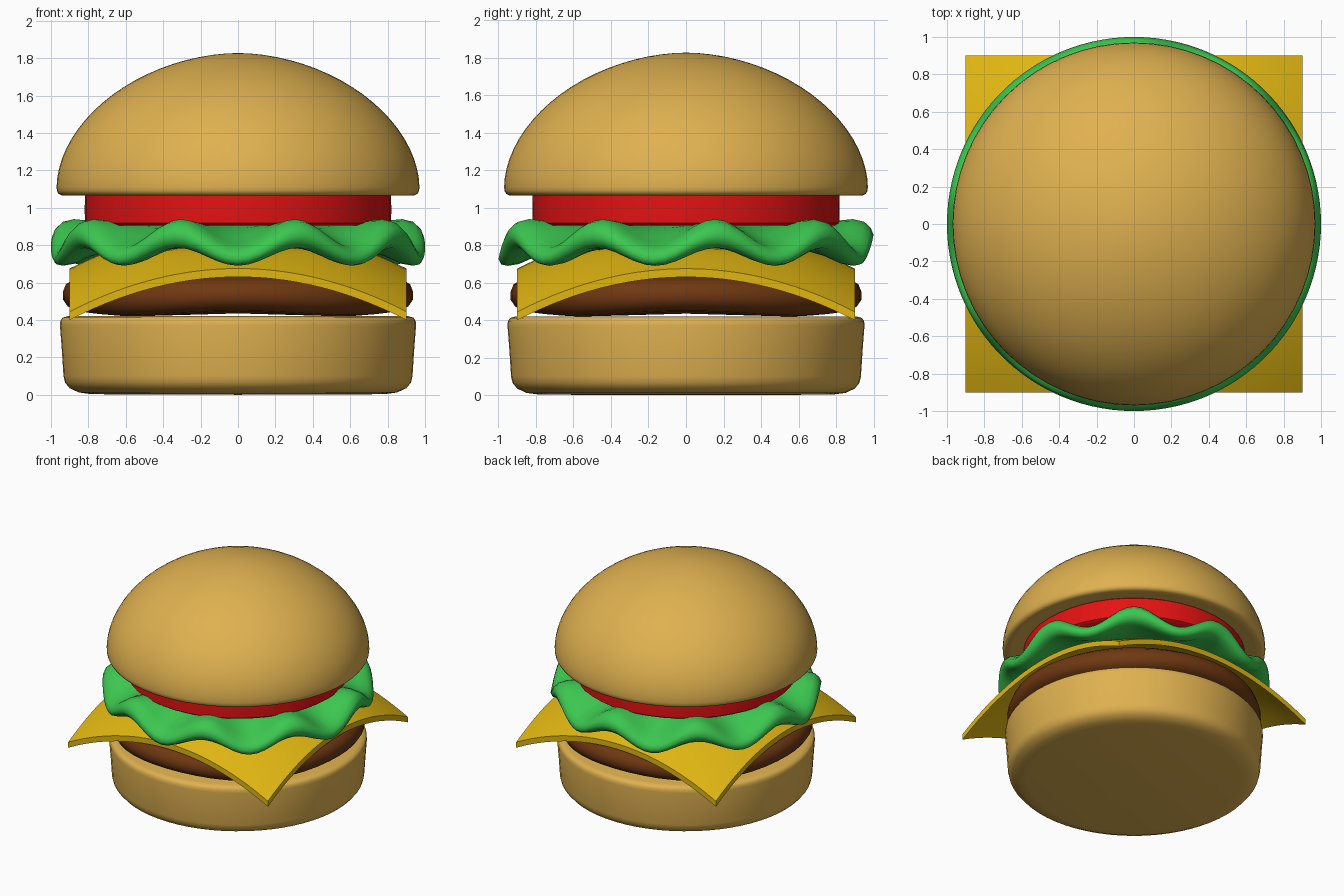
import bpy, bmesh, math

if "Cube" in bpy.data.objects:
    bpy.data.objects.remove(bpy.data.objects["Cube"])


def material(name, rgb):
    m = bpy.data.materials.new(name)
    m.diffuse_color = (*rgb, 1)
    m.use_nodes = True
    m.node_tree.nodes["Principled BSDF"].inputs["Base Color"].default_value = m.diffuse_color
    return m


BUN = material("toasted bun", (0.74, 0.44, 0.08))
RED = material("tomato red", (0.78, 0.006, 0.006))
GREEN = material("lettuce green", (0.045, 0.57, 0.08))
YELLOW = material("cheese yellow", (0.75, 0.47, 0.006))
BROWN = material("patty brown", (0.16, 0.04, 0.006))


def finish(name, bm, mat, angle=40):
    bmesh.ops.recalc_face_normals(bm, faces=bm.faces)
    me = bpy.data.meshes.new(name)
    bm.to_mesh(me)
    bm.free()
    ob = bpy.data.objects.new(name, me)
    bpy.context.collection.objects.link(ob)
    me.materials.append(mat)
    bpy.ops.object.select_all(action='DESELECT')
    ob.select_set(True)
    bpy.context.view_layer.objects.active = ob
    bpy.ops.object.shade_smooth_by_angle(angle=math.radians(angle))
    return ob


def lathe(name, profile, mat, sides=64, ripple=None, angle=40):
    """Spin (radius, height, ripple amount) points; both ends lie on the axis."""
    bm = bmesh.new()
    rings = []
    for r, z, amp in profile:
        if r == 0:
            rings.append([bm.verts.new((0, 0, z))] * sides)
            continue
        ring = []
        for i in range(sides):
            a = 2 * math.pi * i / sides
            dz = amp * ripple(a) if ripple else 0
            # angle measured from the front (-y) towards the right (+x)
            ring.append(bm.verts.new((r * math.sin(a), -r * math.cos(a), z + dz)))
        rings.append(ring)
    for lo, hi in zip(rings, rings[1:]):
        for i in range(sides):
            j = (i + 1) % sides
            quad = list(dict.fromkeys((lo[i], lo[j], hi[j], hi[i])))
            bm.faces.new(quad)
    return finish(name, bm, mat, angle)


def plain(points):
    return [(r, z, 0) for r, z in points]


# Bottom bun: rounded base, slightly flared wall, flat top
lathe("bottom_bun", plain([
    (0, 0), (0.78, 0.003), (0.85, 0.012), (0.90, 0.035), (0.925, 0.065),
    (0.933, 0.10), (0.942, 0.24), (0.952, 0.37), (0.95, 0.395),
    (0.938, 0.412), (0.91, 0.42), (0, 0.42)]), BUN)

# Patty: thick disc with a gently uneven edge
lathe("patty", [
    (0, 0.435, 0), (0.78, 0.432, 0.012), (0.86, 0.438, 0.012), (0.91, 0.46, 0.012),
    (0.935, 0.50, 0.008), (0.937, 0.54, 0.008), (0.92, 0.585, 0.006),
    (0.88, 0.615, 0), (0.80, 0.635, 0), (0, 0.64, 0)],
    BROWN, 48, lambda a: math.cos(4 * a))

# Cheese: square slice whose corners droop
bm = bmesh.new()
bmesh.ops.create_grid(bm, x_segments=28, y_segments=28, size=0.9)
for v in bm.verts:
    v.co.z = min(0.74, 0.86 - 0.284 * (v.co.x ** 2 + v.co.y ** 2))
top = bmesh.ops.extrude_face_region(bm, geom=bm.faces[:], use_keep_orig=True)
bmesh.ops.translate(bm, vec=(0, 0, 0.045),
                    verts=[g for g in top["geom"] if isinstance(g, bmesh.types.BMVert)])
finish("cheese_slice", bm, YELLOW)

# Lettuce: leaf disc with nine waves growing towards the rim
lathe("lettuce", [
    (0, 0.79, 0), (0.70, 0.78, 0.01), (0.80, 0.765, 0.025), (0.89, 0.742, 0.042),
    (0.95, 0.738, 0.048), (0.985, 0.755, 0.058), (1.0, 0.79, 0.065),
    (0.985, 0.825, 0.068), (0.95, 0.855, 0.07), (0.89, 0.873, 0.066),
    (0.80, 0.89, 0.04), (0.70, 0.905, 0.015), (0.60, 0.91, 0), (0, 0.915, 0)],
    GREEN, 108, lambda a: -math.cos(9 * a), 60)

# Tomato slice
lathe("tomato_slice", plain([
    (0, 0.905), (0.80, 0.905), (0.818, 0.918), (0.82, 0.99),
    (0.818, 1.07), (0.80, 1.085), (0, 1.085)]), RED, 48)

# Top bun: full dome over a rounded lip
dome = [(0, 1.08), (0.82, 1.078), (0.90, 1.068), (0.94, 1.065), (0.96, 1.075), (0.968, 1.09)]
steps = 20
for i in range(steps + 1):
    t = math.pi / 2 * i / steps
    e = 2 / 1.87
    r = 0 if i == steps else 0.97 * math.cos(t) ** e
    dome.append((r, 1.11 + 0.717 * math.sin(t) ** e))
lathe("top_bun", plain(dome), BUN, 64, angle=50)
